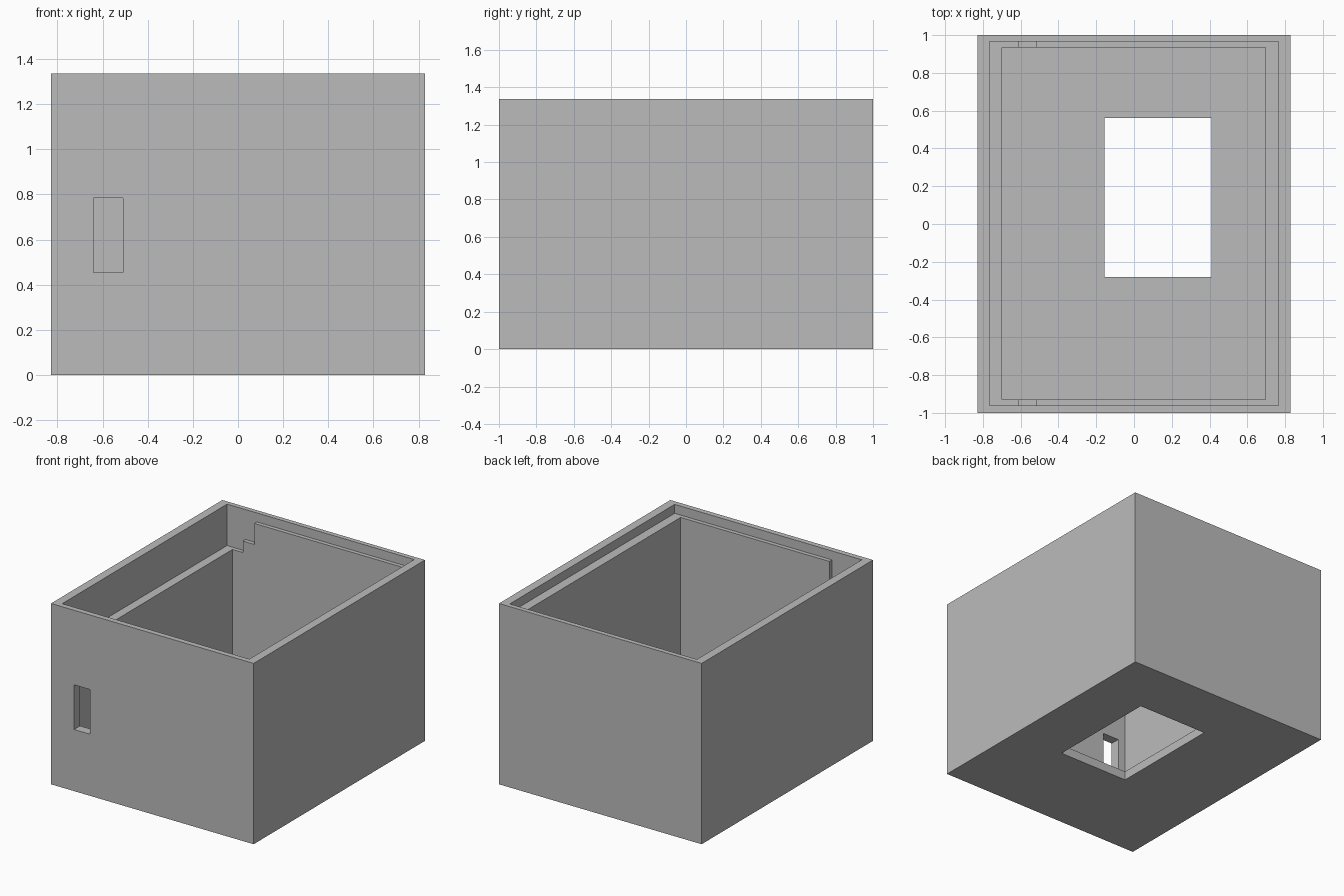
import bpy

cube = bpy.data.objects.get("Cube")
if cube:
    bpy.data.objects.remove(cube, do_unlink=True)

grey = bpy.data.materials.new("plain_grey")
grey.use_nodes = True
COLOUR = (0.5, 0.5, 0.5, 1)
grey.diffuse_color = COLOUR
grey.node_tree.nodes["Principled BSDF"].inputs["Base Color"].default_value = COLOUR


def box(name, x, y, z):
    """Axis-aligned box from three (low, high) ranges."""
    spans = (x, y, z)
    bpy.ops.mesh.primitive_cube_add(size=1, location=[(a + b) / 2 for a, b in spans])
    obj = bpy.context.object
    obj.name = name
    obj.scale = [b - a for a, b in spans]
    bpy.ops.object.transform_apply(location=True, rotation=False, scale=True)
    obj.data.materials.append(grey)
    return obj


def cut(target, x, y, z):
    """Carve a box out of the target and discard the cutter."""
    cutter = box("cutter", x, y, z)
    cutter.hide_render = True
    mod = target.modifiers.new("cut", "BOOLEAN")
    mod.operation = "DIFFERENCE"
    mod.solver = "EXACT"
    mod.object = cutter
    bpy.context.view_layer.objects.active = target
    bpy.ops.object.modifier_apply(modifier=mod.name)
    bpy.data.objects.remove(cutter, do_unlink=True)


ABOVE = 2
RIM_X, RIM_Y = (-0.765, 0.765), (-0.96, 0.965)
INNER_X, INNER_Y = (-0.70, 0.695), (-0.93, 0.935)
STEPS = (-0.52, -0.615)

# Outer walls with a stepped inner ledge
walls = box("walls", (-0.828, 0.828), (-1, 1), (0, 1.336))
for right_end, level in zip((RIM_X[1], *STEPS), (1.27, 1.115, 1.03)):
    cut(walls, (RIM_X[0], right_end), RIM_Y, (level, ABOVE))

# Main cavity, open through to the floor slab
cut(walls, INNER_X, INNER_Y, (-1, ABOVE))

# Slot window through the front wall
cut(walls, (-0.64, -0.51), (-1.1, -0.9), (0.455, 0.785))

# Floor slab with a hatch opening and two shallow steps along one side
floor = box("floor", INNER_X, INNER_Y, (0, 0.075))
for left_end, level in zip(reversed(STEPS), (0.07, 0.065)):
    cut(floor, (left_end, 1), (-1.1, 1.1), (level, 1))
cut(floor, (-0.155, 0.41), (-0.28, 0.56), (-1, 1))
